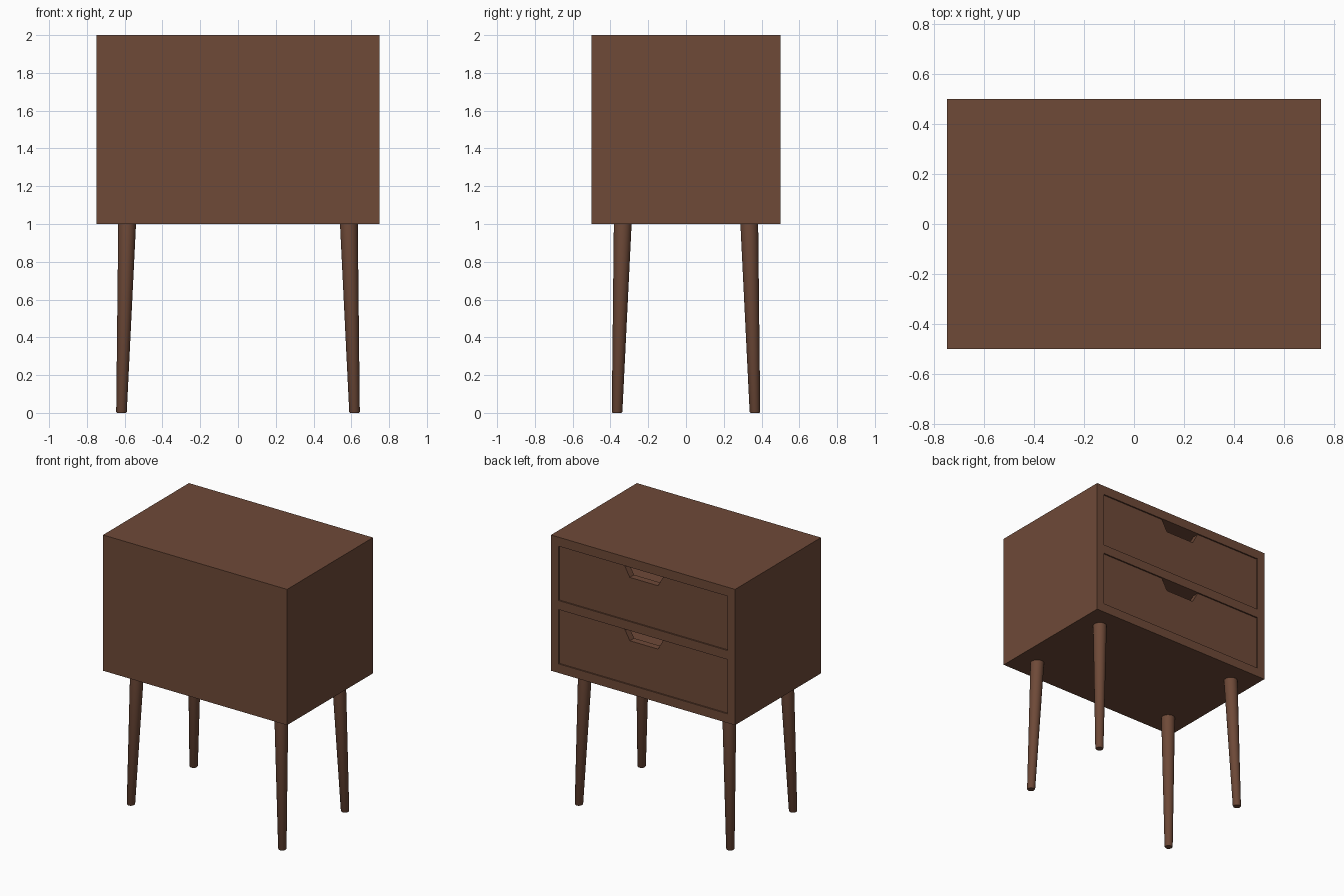
import bpy, bmesh, math
from mathutils import Vector

if "Cube" in bpy.data.objects:
    bpy.data.objects.remove(bpy.data.objects["Cube"])

wood = bpy.data.materials.new("walnut wood")
wood.diffuse_color = (0.156, 0.067, 0.039, 1)
wood.use_nodes = True
wood.node_tree.nodes["Principled BSDF"].inputs["Base Color"].default_value = wood.diffuse_color

W, D, Z0, Z1 = 0.75, 0.5, 1.0, 2.0      # cabinet half width, half depth, bottom, top
GAP = 0.0667                            # frame thickness
OPEN_X = W - GAP + 0.005                # drawer opening half width
DRAWER_H = 0.4
RECESS = 0.01
FACE_Y = D - RECESS                     # outer face of drawer fronts
PANEL = 0.05                            # drawer front thickness
BACK_Y = -D + GAP
drawer_bottoms = [Z0 + GAP, Z0 + 2 * GAP + DRAWER_H]


def finish(bm, name):
    bmesh.ops.recalc_face_normals(bm, faces=bm.faces)
    me = bpy.data.meshes.new(name)
    bm.to_mesh(me)
    bm.free()
    me.materials.append(wood)
    ob = bpy.data.objects.new(name, me)
    bpy.context.collection.objects.link(ob)
    return ob


def add_box(bm, x0, x1, y0, y1, z0, z1):
    verts = bmesh.ops.create_cube(bm, size=1)["verts"]
    for v in verts:
        v.co = Vector((x1 if v.co.x > 0 else x0,
                       y1 if v.co.y > 0 else y0,
                       z1 if v.co.z > 0 else z0))


# Cabinet: solid block with two drawer openings cut into the +y face
bm = bmesh.new()
add_box(bm, -W, W, -D, D, Z0, Z1)
cabinet = finish(bm, "cabinet")
bm = bmesh.new()
for z in drawer_bottoms:
    add_box(bm, -OPEN_X, OPEN_X, BACK_Y, D + 0.1, z, z + DRAWER_H)
cutter = finish(bm, "opening_cutter")
cutter.hide_render = True
cutter.hide_set(True)
cut = cabinet.modifiers.new("openings", 'BOOLEAN')
cut.object = cutter
cut.operation = 'DIFFERENCE'
cut.solver = 'EXACT'

# Drawers: front panel with a tapered finger notch, plus an open tray behind
for label, z in zip(("lower", "upper"), drawer_bottoms):
    top = z + DRAWER_H
    outline = [(-OPEN_X, z), (OPEN_X, z), (OPEN_X, top), (0.16, top),
               (0.115, top - 0.08), (-0.115, top - 0.08), (-0.16, top), (-OPEN_X, top)]
    bm = bmesh.new()
    face = bm.faces.new([bm.verts.new((x, FACE_Y, h)) for x, h in outline])
    ext = bmesh.ops.extrude_face_region(bm, geom=[face])
    moved = [g for g in ext["geom"] if isinstance(g, bmesh.types.BMVert)]
    bmesh.ops.translate(bm, verts=moved, vec=(0, -PANEL, 0))
    finish(bm, label + "_drawer_front")

    bm = bmesh.new()
    t, rim, front = 0.03, top - 0.08, FACE_Y - PANEL
    add_box(bm, -OPEN_X, OPEN_X, BACK_Y, front, z, z + t)
    add_box(bm, -OPEN_X, OPEN_X, BACK_Y, BACK_Y + t, z + t, rim)
    for s in (-1, 1):
        xs = sorted((s * OPEN_X, s * (OPEN_X - t)))
        add_box(bm, xs[0], xs[1], BACK_Y + t, front, z + t, rim)
    finish(bm, label + "_drawer_tray")

# Legs: tapered round legs splayed outwards, with a softened foot
SIDES = 32
RINGS = [(0.0, 0.024), (0.006, 0.028), (1.0, 0.047)]      # height, radius
for sx, xn in ((-1, "left"), (1, "right")):
    for sy, yn in ((-1, "front"), (1, "back")):
        bm = bmesh.new()
        rings = []
        for h, r in RINGS:
            cx, cy = sx * (0.617 - 0.03 * h), sy * (0.365 - 0.03 * h)
            rings.append([bm.verts.new((cx + r * math.cos(a), cy + r * math.sin(a), h))
                          for a in (2 * math.pi * i / SIDES for i in range(SIDES))])
        for lo, hi in zip(rings, rings[1:]):
            for i in range(SIDES):
                j = (i + 1) % SIDES
                bm.faces.new((lo[i], lo[j], hi[j], hi[i]))
        bm.faces.new(rings[0])
        bm.faces.new(rings[-1])
        leg = finish(bm, f"{yn}_{xn}_leg")
        bpy.ops.object.select_all(action='DESELECT')
        leg.select_set(True)
        bpy.context.view_layer.objects.active = leg
        bpy.ops.object.shade_smooth_by_angle(angle=math.radians(35))
